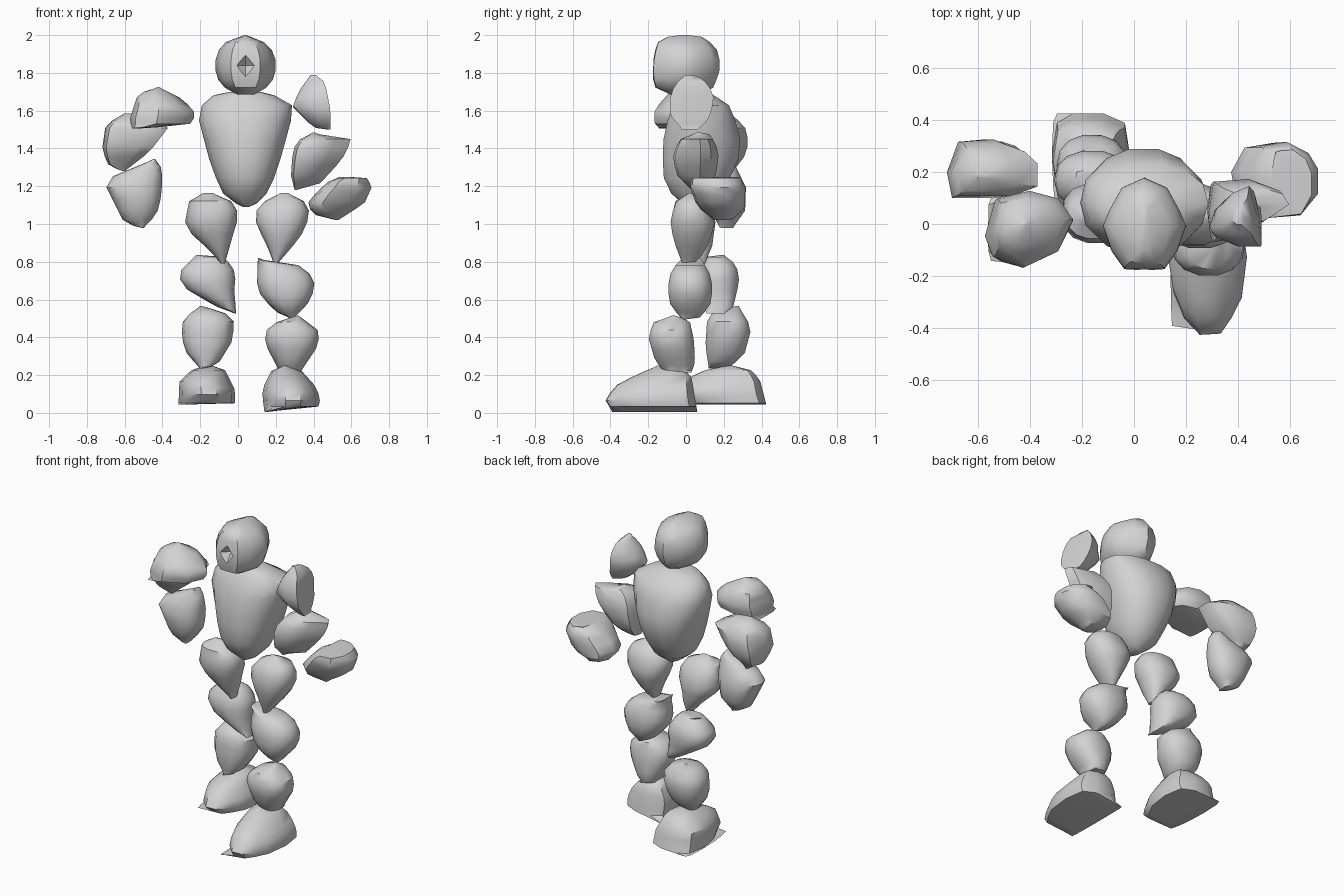
import bpy, bmesh, math

clay = bpy.data.materials.new("clay_grey")
clay.diffuse_color = (0.65, 0.65, 0.65, 1)
LEVELS, SEGMENTS = 10, 14


def rounded_plan():
    """Default cross-section: a slightly squared circle."""
    def p(v):
        return math.copysign(abs(v) ** 0.88, v)
    return [(p(math.cos(a)), p(math.sin(a)))
            for a in (2 * math.pi * i / SEGMENTS for i in range(SEGMENTS))]


def normalised(points):
    """Scale an outline to the -1..1 square."""
    lo = [min(p[i] for p in points) for i in (0, 1)]
    hi = [max(p[i] for p in points) for i in (0, 1)]
    return [tuple(2 * (p[i] - lo[i]) / (hi[i] - lo[i]) - 1 for i in (0, 1)) for p in points]


def span(outline, t):
    """Leftmost and rightmost crossing of an outline at relative height t."""
    z0, z1 = min(p[1] for p in outline), max(p[1] for p in outline)
    z = z0 + (z1 - z0) * min(max(t, 0.006), 0.994)
    hits = []
    for (a, za), (b, zb) in zip(outline, outline[1:] + outline[:1]):
        if (za - z) * (zb - z) < 0 or za == z:
            hits.append(a + (b - a) * ((z - za) / (zb - za) if zb != za else 0))
    return min(hits), max(hits)


def blob(name, front, side, plan=None):
    """Stack cross-sections so they fill a front (x,z) and a side (y,z) outline."""
    plan = normalised(plan) if plan else rounded_plan()
    z0, z1 = min(p[1] for p in front), max(p[1] for p in front)
    bm = bmesh.new()
    rings = []
    for k in range(LEVELS):
        t = 0.5 - 0.5 * math.cos(math.pi * k / (LEVELS - 1))
        (xa, xb), (ya, yb) = span(front, t), span(side, t)
        rings.append([bm.verts.new(((xa + xb) / 2 + u * (xb - xa) / 2,
                                    (ya + yb) / 2 + v * (yb - ya) / 2,
                                    z0 + (z1 - z0) * t)) for u, v in plan])
    n = len(plan)
    for low, high in zip(rings, rings[1:]):
        for i in range(n):
            j = (i + 1) % n
            bm.faces.new((low[i], low[j], high[j], high[i]))
    bm.faces.new(rings[0][::-1])
    bm.faces.new(rings[-1])
    bmesh.ops.recalc_face_normals(bm, faces=bm.faces)
    mesh = bpy.data.meshes.new(name)
    bm.to_mesh(mesh)
    bm.free()
    mesh.materials.append(clay)
    obj = bpy.data.objects.new(name, mesh)
    bpy.context.collection.objects.link(obj)
    return obj


# Head, with a ridge at the back and a flat face
head = blob("head",
     [(.04, 2), (-.06, 1.97), (-.11, 1.91), (-.125, 1.84), (-.11, 1.77), (-.06, 1.71), (.0, 1.685),
      (.08, 1.685), (.14, 1.71), (.19, 1.77), (.205, 1.84), (.19, 1.91), (.13, 1.97)],
     [(-.08, 1.69), (-.17, 1.73), (-.18, 1.84), (-.155, 1.96), (-.09, 1.995), (0, 2), (.09, 1.99),
      (.16, 1.94), (.185, 1.84), (.15, 1.73), (.08, 1.69)],
     [(.04, .19), (-.05, .15), (-.1, .06), (-.125, 0), (-.09, -.1), (-.04, -.17), (.04, -.175),
      (.12, -.17), (.17, -.1), (.205, 0), (.18, .06), (.13, .15)])

# Diamond-shaped dent in the face
bpy.ops.mesh.primitive_cone_add(vertices=4, radius1=.09, radius2=0, depth=.08,
                                location=(.04, -.165, 1.84), rotation=(-math.pi / 2, 0, 0))
cutter = bpy.context.object
cutter.name = "dent_cutter"
cutter.scale = (.85, 1.1, 1)
cutter.hide_render = True
cutter.data.materials.append(clay)
dent = head.modifiers.new("dent", 'BOOLEAN')
dent.operation, dent.object, dent.solver = 'DIFFERENCE', cutter, 'EXACT'
bpy.context.view_layer.objects.active = head
bpy.ops.object.modifier_apply(modifier="dent")
bpy.data.objects.remove(cutter)

# Torso
blob("torso",
     [(0, 1.1), (.04, 1.09), (.09, 1.1), (.17, 1.18), (.23, 1.36), (.3, 1.62), (.2, 1.68), (.1, 1.7),
      (-.02, 1.7), (-.14, 1.68), (-.22, 1.6), (-.155, 1.35), (-.09, 1.17)],
     [(.0, 1.09), (-.08, 1.16), (-.125, 1.25), (-.13, 1.42), (-.09, 1.6), (-.02, 1.7), (.12, 1.7),
      (.23, 1.63), (.295, 1.48), (.28, 1.32), (.19, 1.16), (.09, 1.09)])

# Left arm
blob("left_upper_arm",
     [(.29, 1.62), (.32, 1.7), (.385, 1.79), (.41, 1.79), (.46, 1.75), (.49, 1.6), (.49, 1.5), (.4, 1.51)],
     [(-.02, 1.5), (-.08, 1.57), (-.09, 1.65), (-.06, 1.74), (0, 1.79), (.06, 1.785), (.12, 1.74),
      (.15, 1.66), (.12, 1.55), (.06, 1.5)],
     [(.45, .16), (.37, .13), (.31, .07), (.29, 0), (.31, -.04), (.4, -.08), (.49, -.08), (.48, .03)])
blob("left_elbow",
     [(.29, 1.38), (.31, 1.44), (.4, 1.485), (.46, 1.465), (.6, 1.475), (.59, 1.42), (.55, 1.34),
      (.43, 1.21), (.3, 1.18), (.28, 1.26)],
     [(.03, 1.18), (-.05, 1.26), (-.07, 1.35), (-.04, 1.44), (.06, 1.48), (.13, 1.47), (.175, 1.38),
      (.16, 1.26), (.1, 1.19)],
     [(.28, .05), (.3, .17), (.46, .18), (.57, .14), (.6, .08), (.5, 0), (.4, -.06), (.3, -.07)])
blob("left_forearm",
     [(.36, 1.1), (.41, 1.16), (.47, 1.22), (.54, 1.25), (.68, 1.245), (.71, 1.2), (.67, 1.11),
      (.53, 1.02), (.42, 1.04)],
     [(.15, 1.02), (.06, 1.09), (.02, 1.2), (.03, 1.245), (.28, 1.25), (.315, 1.2), (.31, 1.08), (.24, 1.02)],
     [(.36, .2), (.42, .3), (.55, .32), (.66, .28), (.71, .22), (.71, .13), (.62, .05), (.45, .04), (.38, .1)])

# Right arm
blob("right_upper_arm",
     [(-.22, 1.58), (-.29, 1.66), (-.42, 1.725), (-.53, 1.69), (-.575, 1.55), (-.56, 1.505), (-.26, 1.52)],
     [(-.14, 1.52), (-.17, 1.55), (-.165, 1.62), (-.08, 1.71), (0, 1.73), (.1, 1.68), (.13, 1.6), (.1, 1.52)],
     [(-.57, -.04), (-.53, .1), (-.4, .13), (-.28, .1), (-.22, .02), (-.28, -.1), (-.42, -.165), (-.54, -.12)])
blob("right_elbow",
     [(-.72, 1.39), (-.7, 1.53), (-.6, 1.585), (-.5, 1.58), (-.37, 1.51), (-.47, 1.38), (-.6, 1.28), (-.68, 1.3)],
     [(.18, 1.28), (.1, 1.4), (.11, 1.54), (.18, 1.59), (.25, 1.58), (.325, 1.5), (.325, 1.38), (.25, 1.28)],
     [(-.715, .2), (-.66, .32), (-.52, .33), (-.42, .29), (-.37, .24), (-.37, .14), (-.47, .1), (-.69, .1)])
blob("right_forearm",
     [(-.7, 1.2), (-.67, 1.25), (-.44, 1.345), (-.4, 1.29), (-.405, 1.15), (-.43, 1.05), (-.5, .98), (-.6, 1)],
     [(.18, .98), (.12, 1.08), (.11, 1.2), (.18, 1.34), (.25, 1.33), (.32, 1.19), (.315, 1.07), (.25, .98)])

# Left leg
blob("left_thigh",
     [(.095, 1), (.1, 1.1), (.23, 1.165), (.26, 1.165), (.37, 1.11), (.38, 1.04), (.33, .93),
      (.21, .79), (.19, .79), (.16, .87)],
     [(-.02, .79), (-.07, .92), (-.085, 1.02), (-.06, 1.12), (.02, 1.17), (.11, 1.14), (.16, 1), (.1, .85), (.04, .79)])
blob("left_knee",
     [(.1, .65), (.105, .82), (.2, .79), (.26, .8), (.36, .77), (.405, .69), (.39, .6), (.29, .495), (.19, .54)],
     [(-.02, .49), (-.085, .56), (-.1, .65), (-.08, .74), (-.02, .8), (.08, .8), (.14, .7), (.14, .58), (.08, .5)])
blob("left_shin",
     [(.14, .37), (.155, .45), (.22, .49), (.32, .515), (.435, .43), (.42, .35), (.33, .215), (.22, .22)],
     [(-.12, .2), (-.17, .28), (-.2, .39), (-.18, .48), (-.07, .52), (.02, .5), (.045, .38), (.05, .25), (.03, .2)])

# Right leg
blob("right_thigh",
     [(-.28, 1.01), (-.26, 1.12), (-.18, 1.165), (-.14, 1.165), (-.01, 1.11), (0, 1.03), (-.03, .93),
      (-.07, .79), (-.09, .79), (-.15, .86), (-.25, .95)],
     [(.04, .79), (-.03, .9), (-.08, 1.02), (-.06, 1.12), (.02, 1.165), (.1, 1.14), (.16, 1.02), (.14, .88), (.1, .79)])
blob("right_knee",
     [(-.31, .68), (-.3, .76), (-.22, .835), (-.07, .825), (-.01, .74), (-.02, .66), (-.01, .525),
      (-.1, .555), (-.25, .64)],
     [(.11, .53), (.06, .63), (.05, .74), (.1, .83), (.2, .84), (.27, .79), (.285, .7), (.25, .56), (.2, .53)])
blob("right_shin",
     [(-.3, .4), (-.29, .5), (-.2, .565), (-.08, .54), (-.02, .48), (-.03, .38), (-.11, .25),
      (-.2, .235), (-.27, .31)],
     [(.12, .23), (.1, .35), (.11, .5), (.16, .55), (.28, .565), (.35, .45), (.31, .3), (.22, .23)])

# Feet: tapered toe, blunt heel
sole = [(.14, -.12), (.16, -.26), (.2, -.36), (.26, -.425), (.34, -.42), (.38, -.36), (.42, -.28),
        (.44, -.12), (.42, .02), (.34, .06), (.22, .06), (.16, .02)]
blob("left_foot",
     [(.14, .005), (.44, .035), (.42, .13), (.33, .23), (.25, .25), (.18, .23), (.13, .13), (.13, .08)],
     [(-.39, .01), (-.43, .075), (-.36, .15), (-.25, .2), (-.15, .24), (-.02, .235), (.03, .18), (.06, .01)], sole)
blob("right_foot",
     [(-.315, .045), (-.015, .05), (-.015, .12), (-.07, .23), (-.14, .25), (-.23, .24), (-.31, .17)],
     [(.0, .045), (-.06, .1), (0, .18), (.12, .235), (.24, .25), (.34, .23), (.39, .18), (.425, .045)], sole)

# Soft shading with crisp ridges
for obj in bpy.context.scene.objects:
    obj.select_set(True)
bpy.context.view_layer.objects.active = head
bpy.ops.object.shade_smooth_by_angle(angle=math.radians(42))
